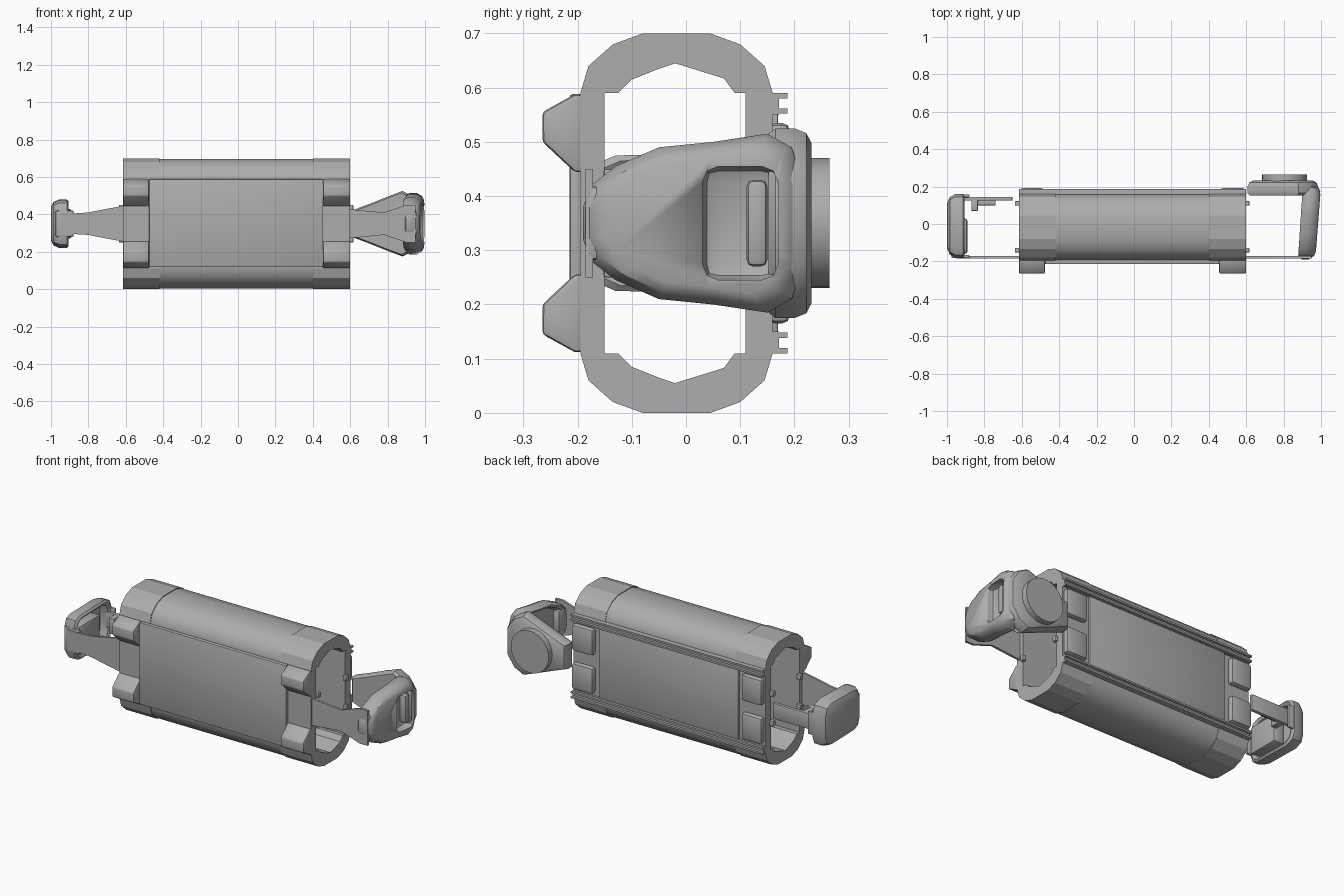
import bpy, bmesh, math
from mathutils import Vector

cube = bpy.data.objects.get("Cube")
if cube:
    bpy.data.objects.remove(cube, do_unlink=True)

grey = bpy.data.materials.new("plain_grey")
grey.use_nodes = True
colour = (0.42, 0.42, 0.42, 1)
grey.diffuse_color = colour
grey.node_tree.nodes["Principled BSDF"].inputs["Base Color"].default_value = colour

MID = 0.35  # half height, the mirror plane


def place(axis, pos, a, b):
    return {"x": (pos, a, b), "y": (a, pos, b)}[axis]


def finish(name, bm, bevel=0, smooth=True):
    bmesh.ops.recalc_face_normals(bm, faces=bm.faces)
    mesh = bpy.data.meshes.new(name)
    bm.to_mesh(mesh)
    bm.free()
    mesh.materials.append(grey)
    ob = bpy.data.objects.new(name, mesh)
    bpy.context.collection.objects.link(ob)
    bpy.ops.object.select_all(action="DESELECT")
    ob.select_set(True)
    bpy.context.view_layer.objects.active = ob
    if bevel:
        mod = ob.modifiers.new("bevel", "BEVEL")
        mod.width = bevel
        mod.segments = 2
        mod.limit_method = "ANGLE"
        bpy.ops.object.modifier_apply(modifier=mod.name)
    if smooth:
        bpy.ops.object.shade_smooth_by_angle(angle=math.radians(35))
    return ob


def skin(bm, rings, closed=False):
    """Join matching rings of vertices with quads."""
    pairs = list(zip(rings, rings[1:]))
    if closed:
        pairs.append((rings[-1], rings[0]))
    for r, s in pairs:
        n = len(r)
        for i in range(n):
            j = (i + 1) % n
            bm.faces.new((r[i], r[j], s[j], s[i]))


def loft(name, axis, outline, sections, bevel=0, smooth=True, shear=0):
    """Run an outline along an axis, scaled about its centre per section."""
    ca = (min(p[0] for p in outline) + max(p[0] for p in outline)) / 2
    cb = (min(p[1] for p in outline) + max(p[1] for p in outline)) / 2
    bm = bmesh.new()
    rings = [[bm.verts.new(place(axis, pos + shear * (a - ca),
                                 ca + (a - ca) * s, cb + (b - cb) * s))
              for a, b in outline] for pos, s in sections]
    skin(bm, rings)
    bm.faces.new(rings[0])
    bm.faces.new(rings[-1])
    return finish(name, bm, bevel, smooth)


def box(name, x, y, z, bevel=0):
    outline = [(y[0], z[0]), (y[1], z[0]), (y[1], z[1]), (y[0], z[1])]
    return loft(name, "x", outline, [(x[0], 1), (x[1], 1)], bevel)


def flip(outline):
    return [(a, 2 * MID - b) for a, b in reversed(outline)]


# Hollow body: a long barrel with a faceted collar at each end
dome = [(-.195, .59), (-.18, .64), (-.135, .68), (-.08, .7),
        (.045, .7), (.1, .68), (.145, .64), (.16, .59)]
vault = [(-.15, .59), (-.125, .59), (-.1, .615), (-.05, .635),
         (-.02, .645), (.07, .617), (.09, .59), (.11, .59)]


def tube(name, x0, x1, shrink, smooth):
    bm = bmesh.new()
    outer = [(a * (1 - shrink), MID + (b - MID) * (1 - shrink)) for a, b in dome + flip(dome)]
    inner = vault + flip(vault)
    rings = [[bm.verts.new((x, a, b)) for a, b in ring]
             for x, ring in ((x0, outer), (x1, outer), (x1, inner), (x0, inner))]
    skin(bm, rings, closed=True)
    return finish(name, bm, 0, smooth)


tube("barrel", -.42, .40, .012, True)
tube("right_collar", -.615, -.42, 0, False)
tube("left_collar", .40, .60, 0, False)

# Front and back panels
box("front_panel", (-.476, .455), (-.215, -.19), (.118, .588), .006)
box("back_panel", (-.45, .43), (.14, .17), (.13, .57), .004)

# Corner blocks, rear pads and rails, mirrored top to bottom
block = [(-.19, .444), (-.19, .588), (-.205, .588), (-.265, .555), (-.265, .5), (-.205, .444)]
for level, turn in (("upper", lambda o: o), ("lower", flip)):
    def span(z0, z1):
        return sorted(b for a, b in turn([(0, z0), (0, z1)]))
    for side, x0, x1 in (("right", -.615, -.476), ("left", .455, .6)):
        loft(f"{level}_{side}_block", "x", turn(block), [(x0, 1), (x1, 1)], .01)
        box(f"{level}_{side}_rear_pad", (x0 + .005, x1 - .005), (.15, .192), span(.385, .535), .015)
    box(f"{level}_rail", (-.615, .6), (.15, .172), span(.55, .59))
    box(f"{level}_rail_outer_lip", (-.615, .6), (.17, .187), span(.58, .59))
    box(f"{level}_rail_inner_lip", (-.615, .6), (.17, .187), span(.552, .562))

# Small hinge pins at both ends
for side, x0, x1 in (("right", -.637, -.61), ("left", .595, .617)):
    for where, y in (("rear", .11), ("front", -.14)):
        box(f"{side}_{where}_pin", (x0, x1), (y - .012, y + .012), (.25, .28), .004)
        box(f"{side}_{where}_upper_pin", (x0, x1), (y - .012, y + .012), (.42, .45), .004)

# Left hand: front strap, rounded pad with a window, rear housing and knob
left_strap = [(.5, .43), (.62, .425), (.78, .41), (.9, .45), (.95, .45)]
loft("left_strap", "y", left_strap + flip(left_strap), [(-.185, 1), (-.172, 1)])

pad_half = [(-.19, .38), (-.175, .42), (-.13, .455), (-.05, .49), (.05, .5),
            (.15, .515), (.195, .49), (.215, .43)]
pad = loft("left_pad", "x", pad_half + flip(pad_half),
           [(.925, .76), (.895, .84), (.89, .92), (.91, 1), (.945, 1), (.975, .9), (.985, .78)],
           shear=.06)
cutter = box("window_cutter", (.945, 1.1), (.03, .17), (.245, .455), .03)
cut = pad.modifiers.new("window", "BOOLEAN")
cut.operation = "DIFFERENCE"
cut.object = cutter
cut.solver = "EXACT"
bpy.context.view_layer.objects.active = pad
bpy.ops.object.modifier_apply(modifier=cut.name)
bpy.data.objects.remove(cutter, do_unlink=True)
box("left_pad_bar", (.94, .985), (.112, .15), (.27, .43), .012)
box("left_foot", (.88, .955), (-.182, -.11), (.28, .42), .015)

housing_half = [(.607, .42), (.7, .455), (.8, .495), (.88, .525), (.94, .495), (.985, .43)]
loft("left_housing", "y", housing_half + flip(housing_half),
     [(.152, .94), (.165, 1), (.2, 1), (.222, .95), (.232, .84)])
disc = [(.805 + .12 * math.cos(t * math.tau / 32), MID + .12 * math.sin(t * math.tau / 32))
        for t in range(32)]
loft("left_knob", "y", disc, [(.2, 1), (.265, 1)])

# Right hand: front strap, hollow pad, inner grip and rear strap
right_strap = [(-.95, .41), (-.88, .405), (-.8, .41), (-.7, .43), (-.615, .445), (-.5, .445)]
loft("right_strap", "y", right_strap + flip(right_strap), [(-.185, 1), (-.172, 1)])
shell_half = [(-.18, .42), (-.165, .46), (-.13, .475), (.1, .48), (.145, .46), (.16, .42)]
loft("right_pad", "x", shell_half + flip(shell_half),
     [(-.955, .74), (-.915, .82), (-.905, .92), (-.915, 1), (-.955, 1), (-.985, .9), (-1.0, .7)])
box("right_grip", (-.96, -.89), (-.16, .03), (.27, .43), .015)
box("right_foot", (-.975, -.88), (-.182, -.165), (.28, .42), .005)
box("right_rear_strap", (-.93, -.65), (.125, .145), (.31, .40), .004)
box("right_rear_hook", (-.87, -.835), (.07, .13), (.31, .40), .004)
box("right_rear_rib", (-.84, -.74), (.1, .13), (.325, .385), .004)
box("right_upper_arm", (-.95, -.88), (.143, .158), (.29, .42), .005)
